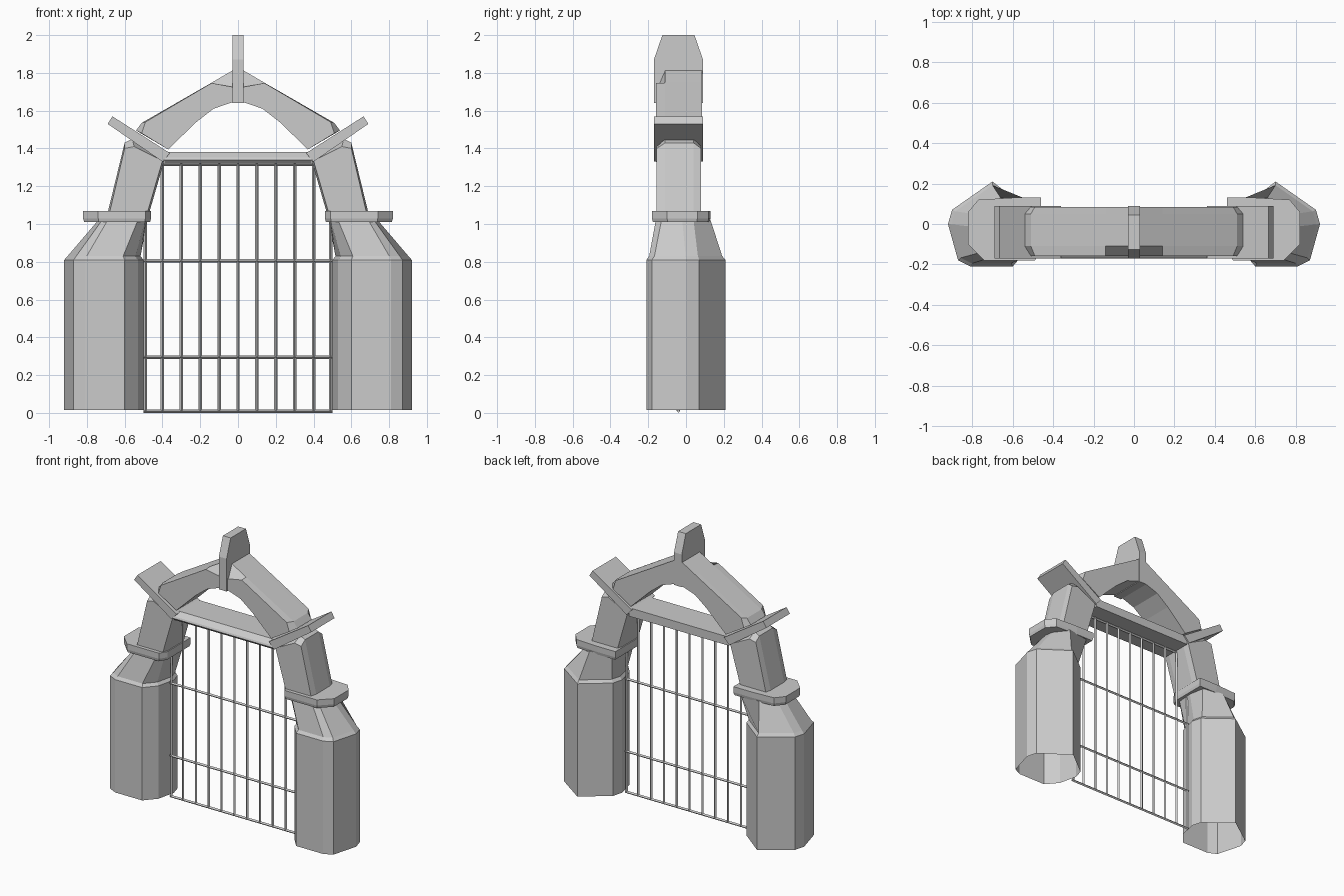
import bpy, bmesh
from math import pi
from mathutils import Matrix

cube = bpy.data.objects.get("Cube")
if cube:
    bpy.data.objects.remove(cube, do_unlink=True)


def material(name, rgb):
    m = bpy.data.materials.new(name)
    m.use_nodes = True
    m.diffuse_color = (*rgb, 1)
    m.node_tree.nodes["Principled BSDF"].inputs["Base Color"].default_value = (*rgb, 1)
    return m


stone = material("grey stone", (0.6, 0.6, 0.6))


def finish(name, bm, mirrored):
    bmesh.ops.recalc_face_normals(bm, faces=bm.faces[:])
    me = bpy.data.meshes.new(name)
    bm.to_mesh(me)
    bm.free()
    me.materials.append(stone)
    ob = bpy.data.objects.new(name, me)
    bpy.context.collection.objects.link(ob)
    if mirrored:
        ob.modifiers.new("Mirror", "MIRROR").use_mirror_merge = False
    return ob


def loft(name, rings, axis, mirrored=True, open_start=False):
    """Join rings of 2D points; each ring is (position along axis, points)."""
    bm = bmesh.new()
    loops = []
    for d, pts in rings:
        loop = []
        for a, b in pts:
            co = {"x": (d, a, b), "y": (a, d, b), "z": (a, b, d)}[axis]
            loop.append(bm.verts.new(co))
        loops.append(loop)
    n = len(loops[0])
    for lo, hi in zip(loops, loops[1:]):
        for i in range(n):
            j = (i + 1) % n
            bm.faces.new((lo[i], lo[j], hi[j], hi[i]))
    if not open_start:
        bm.faces.new(loops[0])
    bm.faces.new(loops[-1])
    return finish(name, bm, mirrored)


def inset(pts, factor, centre):
    return [(centre[0] + (a - centre[0]) * factor,
             centre[1] + (b - centre[1]) * factor) for a, b in pts]


# Pillars: faceted shaft, open underneath, tapering to a neck
foot = [(.60, -.21), (.81, -.21), (.87, -.18), (.92, 0), (.90, .07),
        (.70, .21), (.52, .07), (.50, 0), (.53, -.13)]
neck = [(.53, -.16), (.69, -.16), (.72, -.13), (.74, -.02), (.73, .04),
        (.66, .13), (.50, .11), (.48, 0), (.49, -.12)]
loft("pillar", [(.015, foot), (.81, foot),
                (.83, inset(foot, .92, (.70, -.02))), (1.02, neck)],
     "z", open_start=True)

# Collar slabs on the pillars
collar = [(.49, -.18), (.74, -.18), (.82, -.10), (.82, .06),
          (.77, .12), (.60, .13), (.46, .13), (.46, -.13)]
loft("collar", [(1.01, inset(collar, .97, (.64, -.02))),
                (1.03, collar), (1.07, collar)], "z")

# Leaning blocks above the collars, chamfered at the top
leg = [(.47, 1.06), (.69, 1.06), (.60, 1.43), (.56, 1.45), (.39, 1.335)]
leg_edge = [(.48, 1.06), (.68, 1.06), (.60, 1.40), (.55, 1.41), (.40, 1.335)]
loft("leaning_block", [(-.155, leg_edge), (-.11, leg), (.04, leg), (.08, leg_edge)], "y")

# Tilted slabs
slab = [(.40, 1.33), (.69, 1.53), (.665, 1.57), (.36, 1.375)]
loft("tilted_slab", [(-.17, slab), (.09, slab)], "y")

# Lintel with a sloping front edge
lintel = [(-.15, 1.32), (-.17, 1.34), (-.165, 1.352), (-.13, 1.38),
          (.08, 1.38), (.08, 1.32)]
loft("lintel", [(-.39, lintel), (.39, lintel)], "x", mirrored=False)

# Arched rafters meeting at the keystone
under = [(.37, 1.395), (.22, 1.54), (.13, 1.61), (0, 1.655)]
body = [(0, 1.83), (.14, 1.748), (.51, 1.535), (.54, 1.495)] + under
front = [(0, 1.72), (.14, 1.746), (.49, 1.54), (.51, 1.48)] + under
back = [(0, 1.83), (.14, 1.748), (.49, 1.545), (.51, 1.48)] + under
loft("rafter", [(-.158, front), (-.11, body), (.05, body), (.085, back)], "y")

# Keystone
key = [(-.17, 1.64), (-.17, 1.87), (-.125, 2), (.045, 2), (.09, 1.87), (.09, 1.64)]
loft("keystone", [(-.03, key), (.03, key)], "x", mirrored=False)

# Gate of thin diamond-section bars
def bar(bm, start, length, upright):
    turn = Matrix() if upright else Matrix.Rotation(pi / 2, 4, "Y")
    geo = bmesh.ops.create_cone(bm, cap_ends=True, segments=4, radius1=.009,
                                radius2=.009, depth=length, matrix=turn)
    bmesh.ops.translate(bm, verts=geo["verts"], vec=start)


bm = bmesh.new()
for i in range(-5, 6):
    top = 1.32 if abs(i) < 5 else 1.02
    x = max(-.49, min(.49, i * .1))
    bar(bm, (x, -.04, top / 2 + .005), top - .01, True)
finish("upright_bars", bm, False)

bm = bmesh.new()
for z, half in ((.009, .5), (.295, .5), (.805, .5), (1.315, .4)):
    bar(bm, (0, -.04, z), 2 * half, False)
finish("cross_bars", bm, False)
